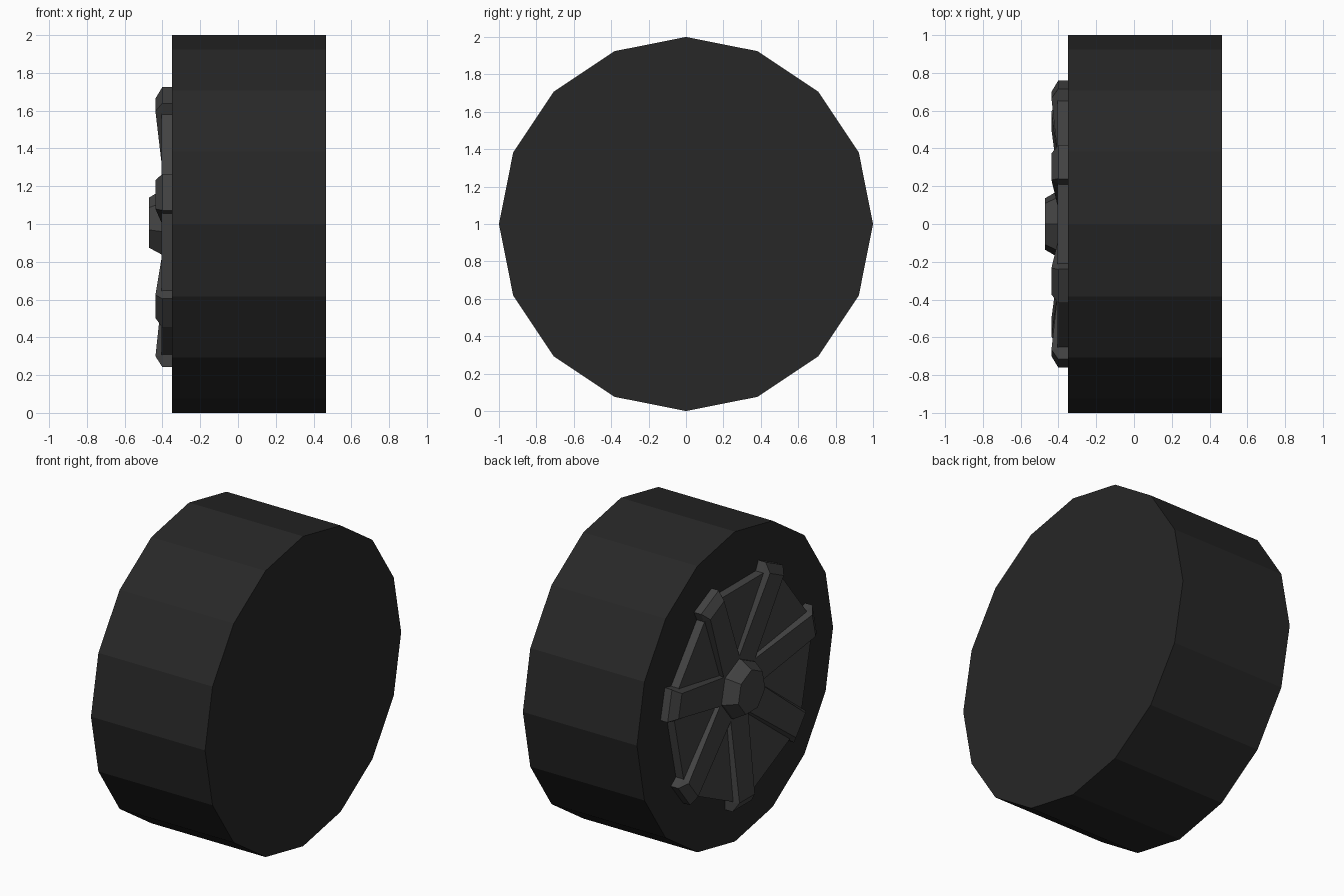
import bpy, bmesh
from math import sin, cos, pi

if "Cube" in bpy.data.objects:
    bpy.data.objects.remove(bpy.data.objects["Cube"])


def material(name, v):
    m = bpy.data.materials.new(name)
    m.diffuse_color = (v, v, v, 1)
    m.use_nodes = True
    m.node_tree.nodes["Principled BSDF"].inputs["Base Color"].default_value = m.diffuse_color
    return m


RUBBER = material("dark_rubber", 0.02)
METAL = material("dark_metal", 0.055)


def wheel_point(x, r, t, a):
    # radial r and sideways t, turned by a from straight up, axle along x at z = 1
    return (x, -(r * sin(a) + t * cos(a)), 1 + r * cos(a) - t * sin(a))


def loft(name, sections, mat):
    # skin a list of equal point rings and cap both ends
    bm = bmesh.new()
    rings = [[bm.verts.new(p) for p in s] for s in sections]
    n = len(rings[0])
    for p, q in zip(rings, rings[1:]):
        for i in range(n):
            j = (i + 1) % n
            bm.faces.new((p[i], p[j], q[j], q[i]))
    bm.faces.new(rings[0])
    bm.faces.new(rings[-1])
    bmesh.ops.recalc_face_normals(bm, faces=bm.faces)
    mesh = bpy.data.meshes.new(name)
    bm.to_mesh(mesh)
    bm.free()
    mesh.materials.append(mat)
    ob = bpy.data.objects.new(name, mesh)
    bpy.context.collection.objects.link(ob)
    return ob


def lathe(name, profile, sides, mat, offset=0.0):
    return loft(name, [[wheel_point(x, r, 0, offset + 2 * pi * i / sides)
                        for i in range(sides)] for x, r in profile], mat)


N = 7
STEP = 2 * pi / N

# Tyre: plain 16-sided drum
lathe("tyre", [(0.465, 1), (-0.35, 1)], 16, RUBBER)

# Dished rim plate, lower towards the middle
lathe("rim_plate", [(-0.34, 0.74), (-0.405, 0.74), (-0.356, 0.2)], N, METAL, STEP / 2)

# Centre cap
lathe("centre_cap", [(-0.34, 0.19), (-0.395, 0.185), (-0.47, 0.14)], N, METAL)

# Seven spokes: constant width, sloping inwards, chamfered outer end
SPOKE = [(0.12, -0.375, 0.10, 0.09, -0.345),
         (0.70, -0.437, 0.10, 0.078, -0.40),
         (0.757, -0.401, 0.10, 0.098, -0.40)]
for k in range(N):
    a = (k + 0.5) * STEP
    loft("spoke", [[wheel_point(-0.34, r, -w, a), wheel_point(side, r, -w, a),
                    wheel_point(top, r, -tw, a), wheel_point(top, r, tw, a),
                    wheel_point(side, r, w, a), wheel_point(-0.34, r, w, a)]
                   for r, top, w, tw, side in SPOKE], METAL)
